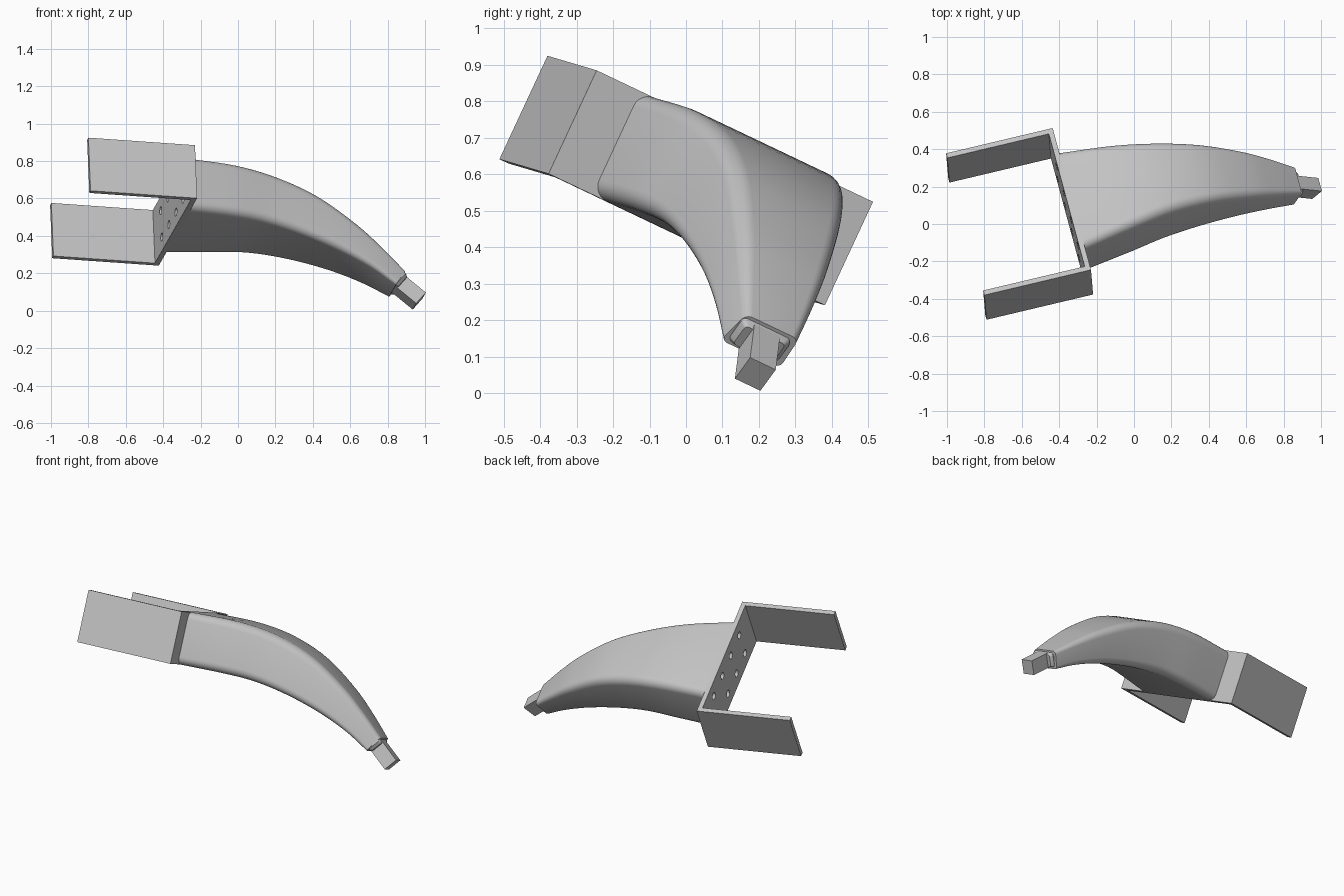
import bpy, bmesh, math
from mathutils import Matrix, Vector

cube = bpy.data.objects.get("Cube")
if cube:
    bpy.data.objects.remove(cube, do_unlink=True)

# One plain grey material
grey = bpy.data.materials.new("light grey")
grey.use_nodes = True
GREY = (0.55, 0.55, 0.55, 1)
grey.diffuse_color = GREY
grey.node_tree.nodes["Principled BSDF"].inputs["Base Color"].default_value = GREY

# Tilted frame: U runs out of the plate, W across it, H up it
U = Vector((0.971, 0.230, -0.068)).normalized()
W = Vector((-0.243, 0.876, -0.417))
W = (W - U * W.dot(U)).normalized()
H = U.cross(W)
FRAME = Matrix((U, W, H)).transposed().to_4x4()
FRAME.translation = (-0.23, -0.245, 0.885)

WIDTH, HEIGHT, ARM, THICK = 0.864, 0.313, 0.587, 0.028
MID = WIDTH / 2


def finish(name, bm, smooth=False):
    bmesh.ops.recalc_face_normals(bm, faces=bm.faces)
    mesh = bpy.data.meshes.new(name)
    bm.to_mesh(mesh)
    bm.free()
    mesh.materials.append(grey)
    obj = bpy.data.objects.new(name, mesh)
    bpy.context.collection.objects.link(obj)
    obj.matrix_world = FRAME
    bpy.ops.object.select_all(action='DESELECT')
    obj.select_set(True)
    bpy.context.view_layer.objects.active = obj
    if smooth:
        bpy.ops.object.shade_smooth_by_angle(angle=math.radians(35))
    return obj


def loft(bm, loops):
    rings = [[bm.verts.new(p) for p in loop] for loop in loops]
    for a, b in zip(rings, rings[1:]):
        for i in range(len(a)):
            j = (i + 1) % len(a)
            bm.faces.new((a[i], a[j], b[j], b[i]))
    bm.faces.new(rings[0])
    bm.faces.new(rings[-1])


def section(top, bottom, half, radius, lean=0, steps=6):
    """Rounded four-sided section; lean draws the upper front corner inward."""
    top, bottom = Vector(top), Vector(bottom)
    centre, up = (top + bottom) / 2, (top - bottom).normalized()
    tall = (top - bottom).length / 2
    points = []
    for k, (sx, sy) in enumerate(((1, 1), (-1, 1), (-1, -1), (1, -1))):
        for i in range(steps + 1):
            a = (k + i / steps) * math.pi / 2
            x = sx * (half - radius) + radius * math.cos(a)
            y = sy * (tall - radius) + radius * math.sin(a)
            if sx < 0:
                x += lean * (y / tall + 1) / 2
            p = centre + up * y
            # the whole arm drifts slightly sideways as it leaves the plate
            points.append((p.x, MID + x + 0.01 * p.x, p.y))
    return points


# U-shaped bracket
outline = [(-ARM, 0), (0, 0), (0, WIDTH), (-ARM, WIDTH), (-ARM, WIDTH - THICK),
           (-THICK, WIDTH - THICK), (-THICK, THICK), (-ARM, THICK)]
bm = bmesh.new()
loft(bm, [[(u, w, h) for u, w in outline] for h in (-HEIGHT, 0)])
bracket = finish("mounting_bracket", bm)

# Two rows of four bolt holes through the plate
bm = bmesh.new()
for col in range(4):
    for row in (0.25, 0.75):
        spot = Matrix.Translation((-THICK / 2, MID + (col - 1.5) * 0.16, -HEIGHT * row))
        bmesh.ops.create_cone(bm, cap_ends=True, segments=20, radius1=0.022, radius2=0.022,
                              depth=0.1, matrix=spot @ Matrix.Rotation(math.pi / 2, 4, 'Y'))
cutter = finish("hole_cutter", bm)
cutter.hide_render = True
cut = bracket.modifiers.new("bolt_holes", 'BOOLEAN')
cut.object = cutter
cut.solver = 'EXACT'
bpy.context.view_layer.objects.active = bracket
bpy.ops.object.modifier_apply(modifier=cut.name)
bpy.data.objects.remove(cutter, do_unlink=True)

# Curved tapering body: top u, top h, bottom u, bottom h, half width, radius, lean
stations = [Vector(s) for s in (
    (0, 0, 0, -0.313, 0.295, 0.045, 0), (0.28, 0.006, 0.25, -0.308, 0.262, 0.05, 0.02),
    (0.52, -0.024, 0.44, -0.314, 0.227, 0.05, 0.035),
    (0.75, -0.104, 0.64, -0.348, 0.192, 0.045, 0.035),
    (0.965, -0.238, 0.85, -0.408, 0.157, 0.04, 0.03),
    (1.11, -0.358, 1.03, -0.482, 0.125, 0.03, 0.025),
    (1.235, -0.475, 1.175, -0.566, 0.092, 0.02, 0.02))]


def spline(pts, per=5):
    ext = [2 * pts[0] - pts[1]] + pts + [2 * pts[-1] - pts[-2]]
    for a, b, c, d in zip(ext, ext[1:], ext[2:], ext[3:]):
        for i in range(per):
            t = i / per
            yield b + 0.5 * t * (c - a + t * (2 * a - 5 * b + 4 * c - d + t * (3 * (b - c) + d - a)))
    yield pts[-1]


bm = bmesh.new()
loft(bm, [section(s[:2], s[2:4], *s[4:]) for s in spline(stations)])
finish("curved_body", bm, smooth=True)

# Chamfered collar and square peg along the body's end axis
end = Vector((1.205, -0.5205))
axis = Vector((0.77, -0.63)).normalized()
rise = Vector((-axis.y, axis.x))


def end_part(name, rings, smooth):
    bm = bmesh.new()
    loops = []
    for along, half, tall, radius in rings:
        c = end + axis * along
        loops.append(section(c + rise * tall, c - rise * tall, half, radius,
                             steps=4 if smooth else 1))
    loft(bm, loops)
    bmesh.ops.remove_doubles(bm, verts=bm.verts, dist=0.0005)
    finish(name, bm, smooth)


end_part("end_collar", [(-0.02, 0.076, 0.044, 0.016), (0.004, 0.076, 0.044, 0.016),
                        (0.02, 0.062, 0.038, 0.012)], True)
end_part("end_peg", [(0, 0.04, 0.044, 0.0001), (0.15, 0.04, 0.044, 0.0001)], False)
